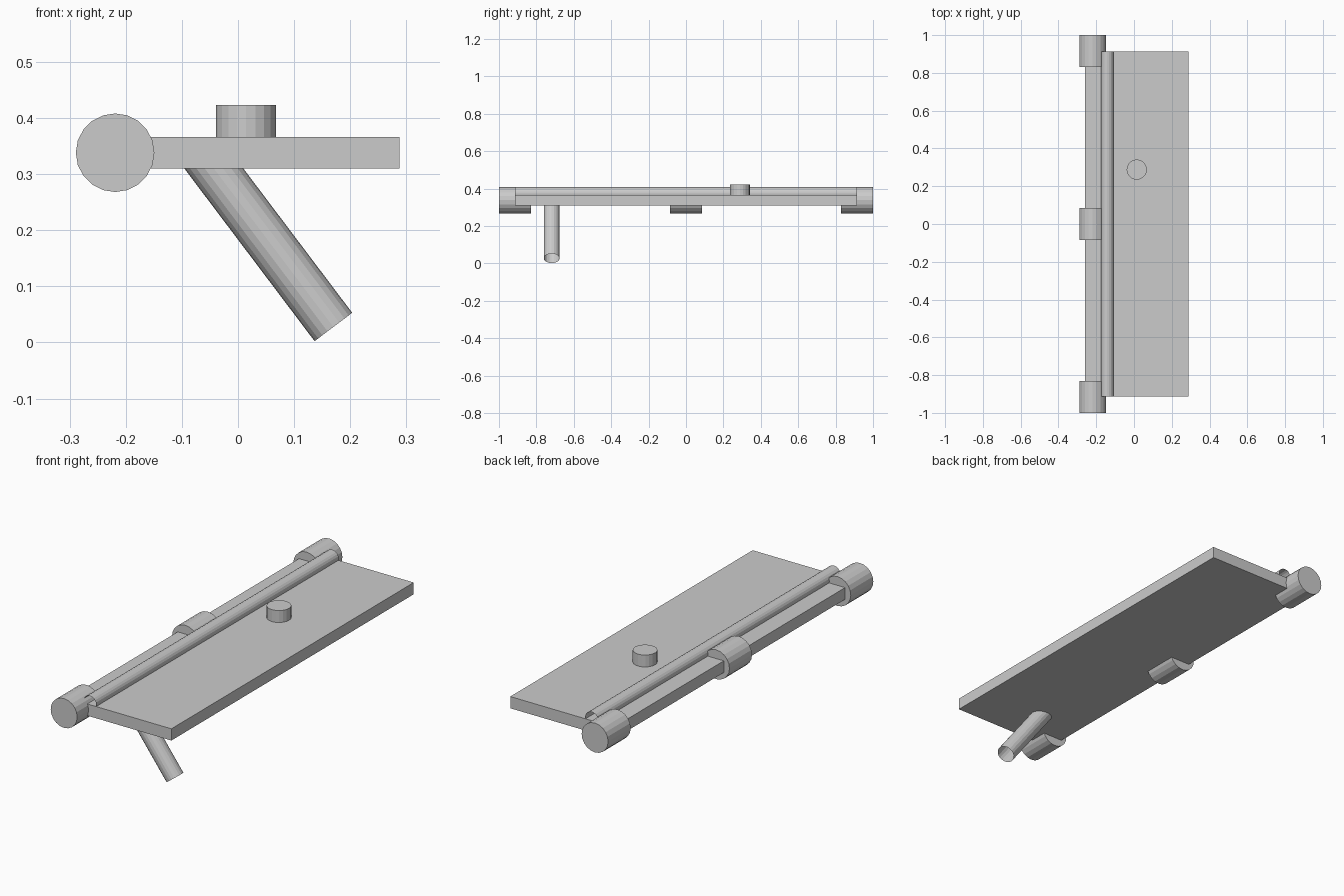
import bpy
from mathutils import Vector

if "Cube" in bpy.data.objects:
    bpy.data.objects.remove(bpy.data.objects["Cube"])

SIDES = 20


def cylinder(name, start, end, radius, capped=True):
    a, b = Vector(start), Vector(end)
    axis = b - a
    bpy.ops.mesh.primitive_cylinder_add(
        vertices=SIDES, radius=radius, depth=axis.length,
        end_fill_type='NGON' if capped else 'NOTHING', location=(a + b) / 2)
    ob = bpy.context.object
    ob.name = name
    ob.rotation_euler = axis.to_track_quat('Z', 'Y').to_euler()
    return ob


# flat board
bpy.ops.mesh.primitive_cube_add(size=1, location=(0.0145, 0, 0.338))
board = bpy.context.object
board.name = "board"
board.scale = (0.547, 1.828, 0.056)

# three barrels along the left edge
for label, y in (("front", -0.915), ("middle", 0), ("back", 0.915)):
    cylinder(label + "_barrel", (-0.219, y - 0.085, 0.338),
             (-0.219, y + 0.085, 0.338), 0.07)

# open-ended tube lying along the board
cylinder("long_tube", (-0.142, -0.914, 0.374), (-0.142, 0.914, 0.374), 0.034, False)

# slanted open-ended pipe below
cylinder("slanted_pipe", (0.17, -0.718, 0.0275), (-0.062, -0.718, 0.335), 0.042, False)

# round knob on top
cylinder("knob", (0.0145, 0.288, 0.36), (0.0145, 0.288, 0.423), 0.0535)
